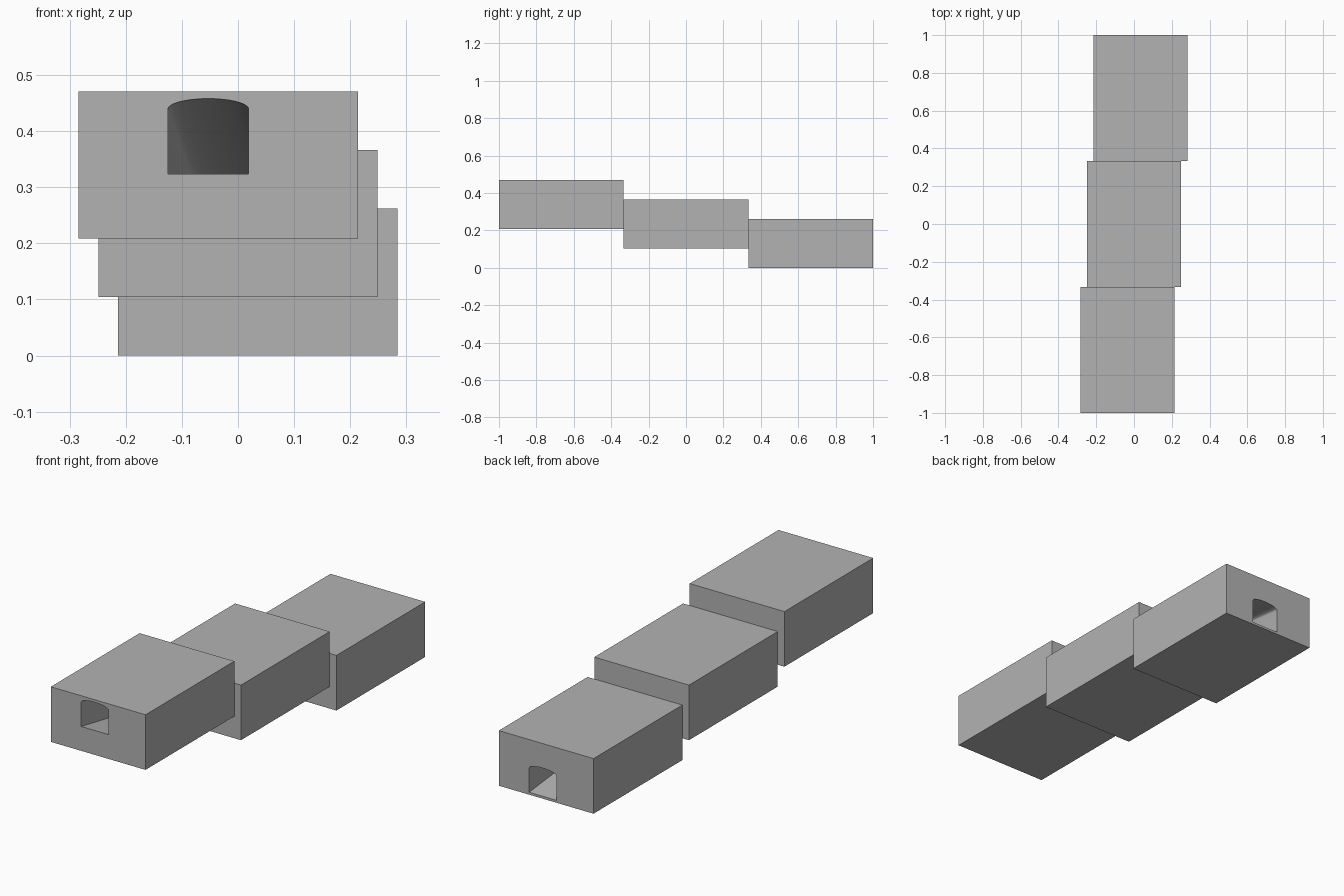
import bpy
import math
from mathutils import Vector

if "Cube" in bpy.data.objects:
    bpy.data.objects.remove(bpy.data.objects["Cube"], do_unlink=True)

WIDTH, LENGTH, HEIGHT = 0.498, 2 / 3, 0.262
STEP = Vector((0.0352, LENGTH, -0.1042))   # shift from one block to the next
FIRST = Vector((-0.0352, -LENGTH, 0.3394))  # centre of the front block

grey = bpy.data.materials.new("plain grey")
grey.use_nodes = True
colour = (0.45, 0.45, 0.45, 1)
grey.diffuse_color = colour
grey.node_tree.nodes["Principled BSDF"].inputs["Base Color"].default_value = colour


def add_mesh(name, verts, faces):
    mesh = bpy.data.meshes.new(name)
    mesh.from_pydata(verts, [], faces)
    mesh.materials.append(grey)
    obj = bpy.data.objects.new(name, mesh)
    bpy.context.collection.objects.link(obj)
    return obj


def arch_profile(half=0.072, wall=0.115, rise=0.019, segments=24):
    """Doorway outline in x and z: flat sill, straight sides, shallow round head."""
    points = [Vector((-half, 0, 0)), Vector((half, 0, 0))]
    for i in range(segments + 1):
        a = math.pi * i / segments
        points.append(Vector((half * math.cos(a), 0, wall + rise * math.sin(a))))
    return points


# Sloping tunnel that runs through all blocks, used as a cutter
profile = arch_profile()
n = len(profile)
mouth = Vector((-0.053, -1, 0.324))
ends = [mouth - STEP * 0.1, mouth + STEP * 3.1]
tunnel = add_mesh(
    "tunnel_cutter",
    [end + p for end in ends for p in profile],
    [list(range(n)), list(range(2 * n - 1, n - 1, -1))]
    + [(i, i + n, (i + 1) % n + n, (i + 1) % n) for i in range(n)],
)
tunnel.hide_render = True

# Three stepped blocks, each pierced by the tunnel
for i, name in enumerate(("front_block", "middle_block", "back_block")):
    bpy.ops.mesh.primitive_cube_add(size=1, location=FIRST + STEP * i)
    block = bpy.context.object
    block.name = name
    block.scale = (WIDTH, LENGTH, HEIGHT)
    bpy.ops.object.transform_apply(location=False, rotation=False, scale=True)
    block.data.materials.append(grey)
    cut = block.modifiers.new("tunnel", "BOOLEAN")
    cut.operation = "DIFFERENCE"
    cut.solver = "EXACT"
    cut.object = tunnel
    bpy.ops.object.modifier_apply(modifier=cut.name)
    bpy.ops.object.shade_smooth_by_angle(angle=math.radians(30))

bpy.data.objects.remove(tunnel, do_unlink=True)
